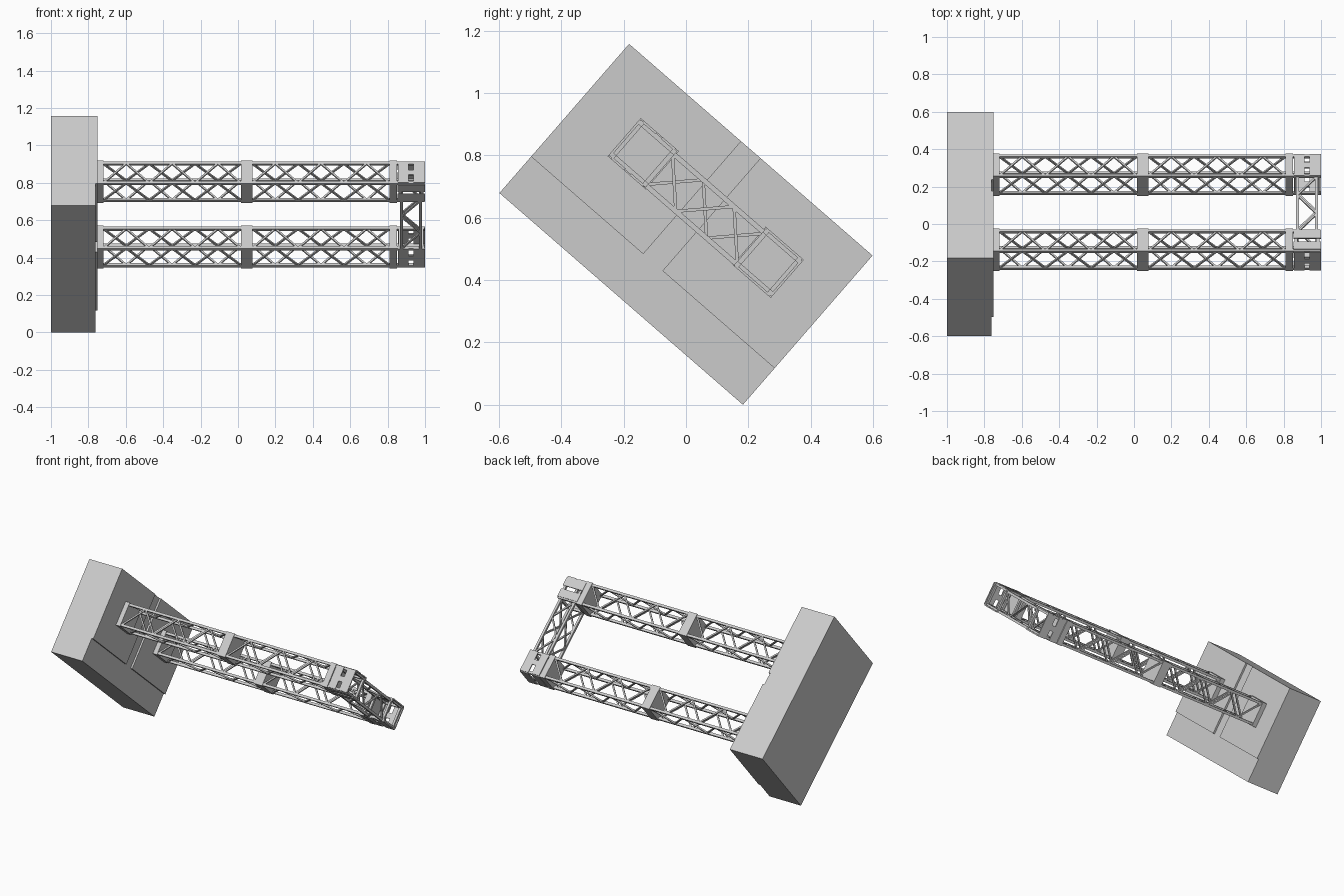
import bpy, bmesh, math
from mathutils import Matrix, Vector

old = bpy.data.objects.get("Cube")
if old:
    bpy.data.objects.remove(old, do_unlink=True)

grey = bpy.data.materials.new("light grey metal")
grey.diffuse_color = (0.6, 0.6, 0.6, 1)
grey.use_nodes = True
grey.node_tree.nodes["Principled BSDF"].inputs["Base Color"].default_value = (0.6, 0.6, 0.6, 1)

# Whole assembly is tilted about the x axis; parts are laid out untilted
TILT = Matrix.Translation((0, 0, 0.579)) @ Matrix.Rotation(math.radians(-41), 4, 'X')
UPPER, LOWER, MID = -0.252, 0.279, 0.081   # arm centres across, and height
COLLAR, RAIL = 0.081, 0.069                # half sizes
BAR, ROD = 0.016, 0.010                    # member thickness


def box(bm, x0, x1, y0, y1, z0, z1):
    size = Matrix.Diagonal((x1 - x0, y1 - y0, z1 - z0, 1))
    place = Matrix.Translation(((x0 + x1) / 2, (y0 + y1) / 2, (z0 + z1) / 2))
    bmesh.ops.create_cube(bm, size=1, matrix=place @ size)


def beam(bm, a, b, width):
    a, b = Vector(a), Vector(b)
    d = b - a
    turn = d.to_track_quat('Z', 'Y').to_matrix().to_4x4()
    size = Matrix.Diagonal((width, width, d.length, 1))
    bmesh.ops.create_cube(bm, size=1, matrix=Matrix.Translation((a + b) / 2) @ turn @ size)


def finish(bm, name):
    bm.transform(TILT)
    mesh = bpy.data.meshes.new(name)
    bm.to_mesh(mesh)
    bm.free()
    mesh.materials.append(grey)
    bpy.context.collection.objects.link(bpy.data.objects.new(name, mesh))


def lattice(bm, start, end, centre, half, bays, place):
    """Four rails with zigzag rods; place maps (along, across, up) to a point."""
    step = (end - start) / bays
    corners = [(-1, -1), (1, -1), (1, 1), (-1, 1)]
    pts = [(centre[0] + p * half[0], centre[1] + q * half[1]) for p, q in corners]
    for i, p in enumerate(pts):
        q = pts[(i + 1) % 4]
        beam(bm, place(start, *p), place(end, *p), BAR)
        for k in range(bays):
            a, b = (p, q) if k % 2 else (q, p)
            beam(bm, place(start + k * step, *a), place(start + (k + 1) * step, *b), ROD)


# Base block with two raised panels separated by a channel
bm = bmesh.new()
box(bm, -1, -0.763, -0.5175, 0.5175, -0.317, 0.317)
finish(bm, "base_block")
for name, y0, y1 in (("upper_base_panel", -0.5175, -0.041), ("lower_base_panel", 0.041, 0.5175)):
    bm = bmesh.new()
    box(bm, -0.765, -0.751, y0, y1, -0.162, 0.317)
    finish(bm, name)


def arm(name, cy, outer):
    # Lattice spans
    bm = bmesh.new()
    for x0, x1 in ((-0.72, 0.015), (0.077, 0.81)):
        lattice(bm, x0, x1, (cy, MID), (RAIL, RAIL), 6, lambda t, p, q: (t, p, q))
    finish(bm, name + "_arm_lattice")

    # Solid collars joining the spans
    bm = bmesh.new()
    for x0, x1 in ((-0.765, -0.72), (0.015, 0.077), (0.81, 0.85)):
        box(bm, x0, x1, cy - COLLAR, cy + COLLAR, MID - COLLAR, MID + COLLAR)
    finish(bm, name + "_arm_collars")

    # Open corner frame at the tip
    bm = bmesh.new()
    for p in (-RAIL, RAIL):
        for q in (-RAIL, RAIL):
            beam(bm, (0.85, cy + p, MID + q), (0.997, cy + p, MID + q), BAR)
        for x in (0.866, 0.984):
            beam(bm, (x, cy + p, MID - RAIL), (x, cy + p, MID + RAIL), BAR)
            beam(bm, (x, cy - RAIL, MID + p), (x, cy + RAIL, MID + p), BAR)
    finish(bm, name + "_corner_frame")

    # Cover plates in pairs: outer side, then above and below
    bm = bmesh.new()
    ya, yb = sorted((cy + outer * 0.073, cy + outer * COLLAR))
    bands = ((0.855, 0.911), (0.938, 1.0))
    for x0, x1 in bands:
        box(bm, x0, x1, ya, yb, MID - 0.075, MID + 0.075)
    box(bm, 0.9, 0.95, ya, yb, MID - 0.02, MID + 0.015)
    for z in (MID - COLLAR, MID + 0.073):
        if outer < 0:
            for y in (-0.067, 0.012):
                box(bm, 0.852, 1.0, cy + y, cy + y + 0.055, z, z + 0.008)
        else:
            for x0, x1 in bands:
                box(bm, x0, x1, cy - 0.075, cy + 0.075, z, z + 0.008)
            box(bm, 0.9, 0.95, cy - 0.02, cy + 0.015, z, z + 0.008)
    finish(bm, name + "_corner_plates")


arm("upper", UPPER, -1)
arm("lower", LOWER, 1)

# Short lattice joining the two tips
bm = bmesh.new()
lattice(bm, UPPER + RAIL, LOWER - RAIL, (0.925, MID - 0.004), (0.052, RAIL - 0.002), 3,
        lambda t, p, q: (p, t, q))
finish(bm, "tip_cross_lattice")
